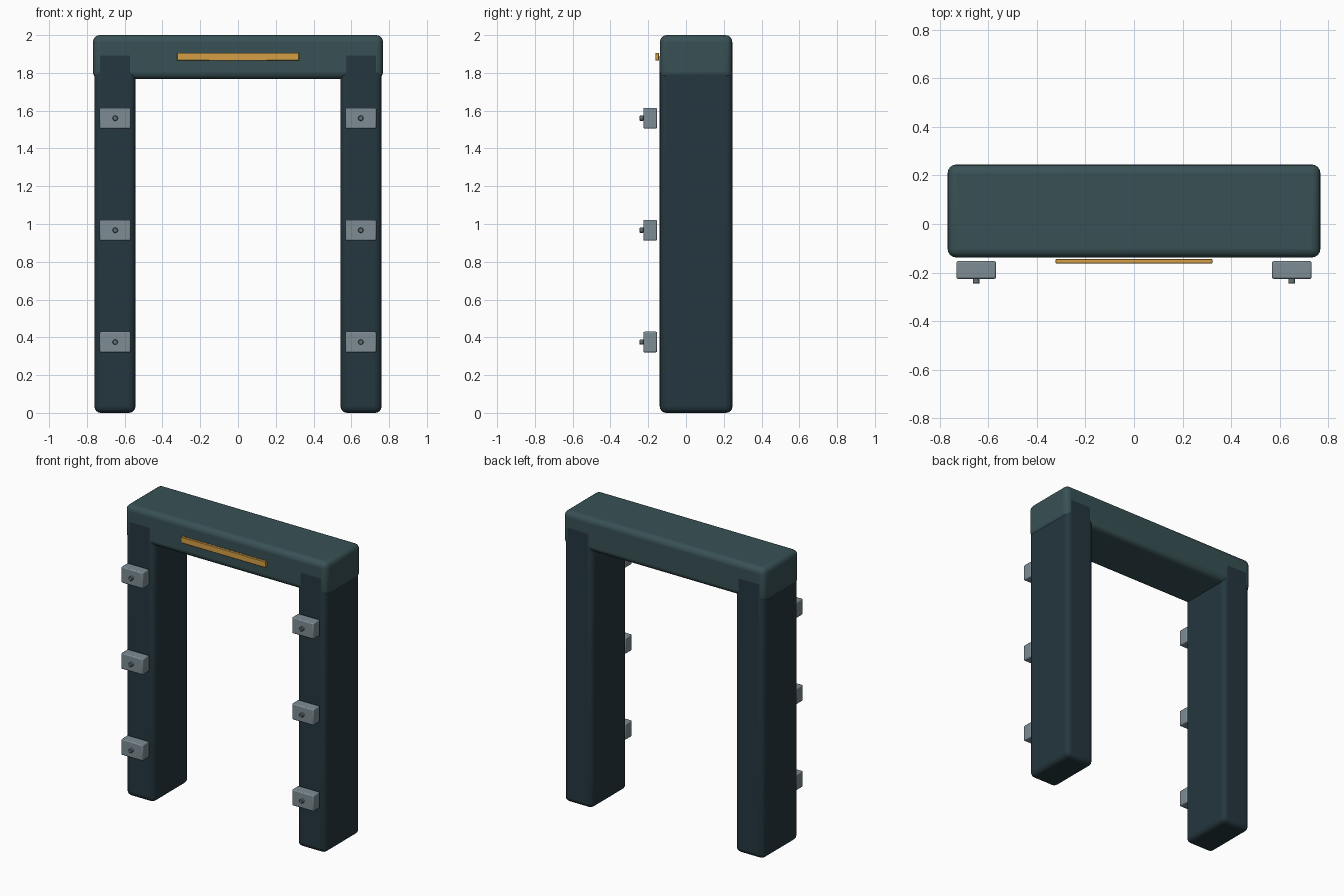
import bpy
import math

cube = bpy.data.objects.get("Cube")
if cube:
    bpy.data.objects.remove(cube, do_unlink=True)


def material(name, colour):
    mat = bpy.data.materials.new(name)
    mat.use_nodes = True
    mat.diffuse_color = (*colour, 1)
    bsdf = next(n for n in mat.node_tree.nodes if n.type == 'BSDF_PRINCIPLED')
    bsdf.inputs["Base Color"].default_value = (*colour, 1)
    return mat


dark_teal = material("dark teal", (0.018, 0.038, 0.049))
teal = material("teal", (0.040, 0.082, 0.090))
steel = material("steel grey", (0.205, 0.262, 0.295))
bolt_grey = material("bolt grey", (0.13, 0.17, 0.19))
amber = material("amber", (0.66, 0.35, 0.06))


def finish(obj, name, mat, bevel, segments):
    obj.name = name
    obj.data.materials.append(mat)
    bpy.ops.object.transform_apply(location=False, rotation=True, scale=True)
    if bevel:
        mod = obj.modifiers.new("Rounded edges", 'BEVEL')
        mod.width = bevel
        mod.segments = segments
    bpy.ops.object.shade_smooth_by_angle(angle=math.radians(40))
    return obj


def box(name, low, high, mat, bevel=0, segments=3):
    centre = [(a + b) / 2 for a, b in zip(low, high)]
    bpy.ops.mesh.primitive_cube_add(size=1, location=centre)
    obj = bpy.context.object
    obj.scale = [b - a for a, b in zip(low, high)]
    return finish(obj, name, mat, bevel, segments)


FRONT, BACK = -0.138, 0.245

# Lintel across the top, with the posts just proud of its faces
box("lintel", (-0.768, FRONT, 1.768), (0.768, BACK, 2.0), teal, 0.036, 4)

# Posts with their hinge blocks and bolts
for side, sx in (("left", 1), ("right", -1)):
    xs = sorted((sx * 0.543, sx * 0.76))
    box(side + "_post", (xs[0], FRONT - 0.001, 0), (xs[1], BACK + 0.001, 1.922),
        dark_teal, 0.034, 4)
    for level, z in (("lower", 0.375), ("middle", 0.967), ("upper", 1.56)):
        x = sx * 0.65
        box(f"{side}_{level}_block", (x - 0.082, -0.226, z - 0.055),
            (x + 0.082, -0.153, z + 0.055), steel, 0.007, 2)
        bpy.ops.mesh.primitive_cylinder_add(
            vertices=16, radius=0.014, depth=0.022,
            location=(x, -0.235, z), rotation=(math.pi / 2, 0, 0))
        finish(bpy.context.object, f"{side}_{level}_bolt", bolt_grey, 0.003, 1)

# Amber strip on the front of the lintel
box("amber_strip", (-0.323, -0.162, 1.865), (0.323, -0.144, 1.906), amber, 0.002, 1)
